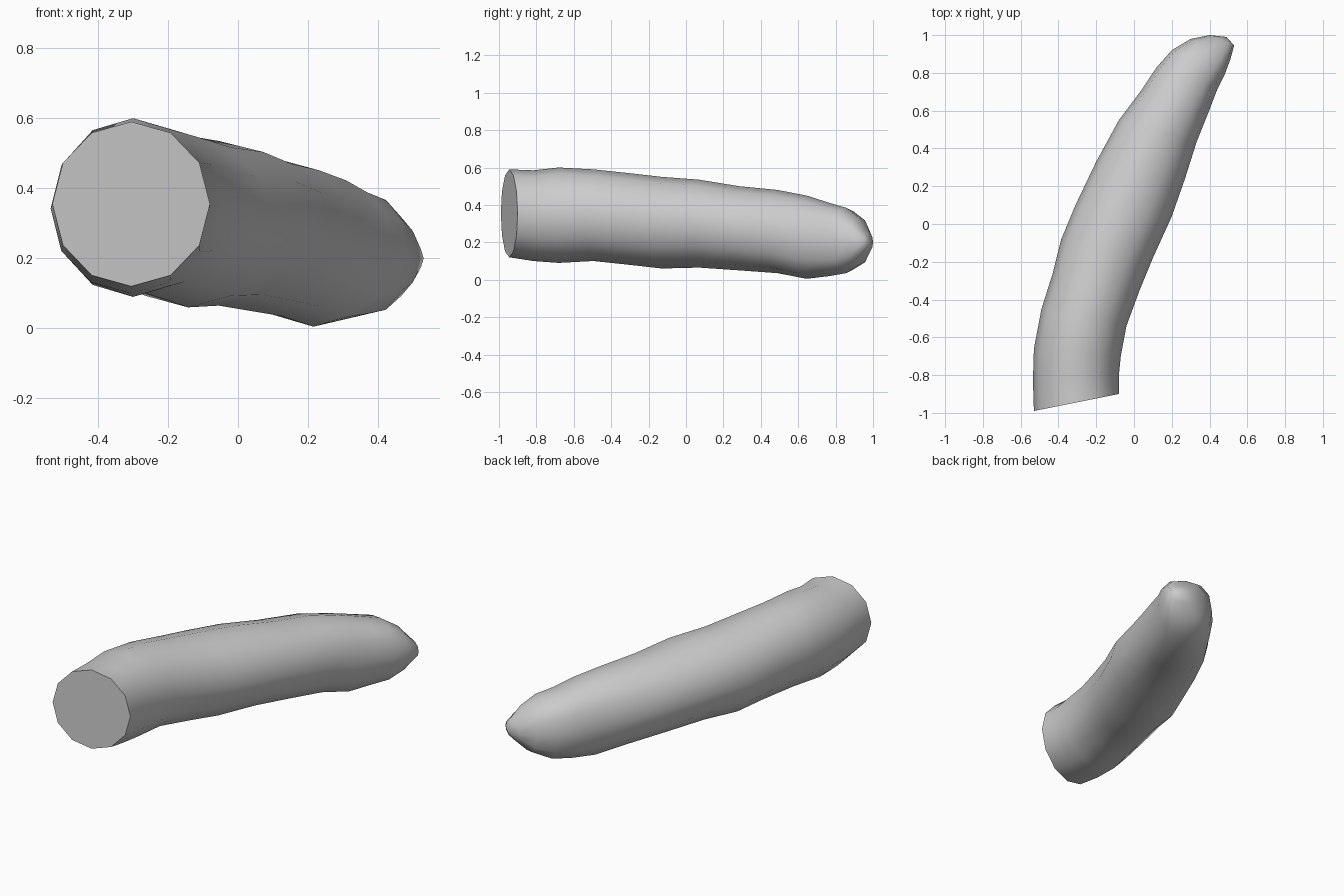
import bpy
import bmesh
from math import cos, sin, pi, radians, copysign
from mathutils import Vector

SIDES = 12

default_cube = bpy.data.objects.get("Cube")
if default_cube:
    bpy.data.objects.remove(default_cube, do_unlink=True)


def make_material(name, colour):
    material = bpy.data.materials.new(name)
    material.use_nodes = True
    material.diffuse_color = colour
    material.node_tree.nodes["Principled BSDF"].inputs["Base Color"].default_value = colour
    return material


def rounded(value, squareness):
    """Superellipse term: squareness 2 is an ellipse, more is boxier."""
    return copysign(abs(value) ** (2 / squareness), value)


def add_ring(bm, left, right, top, bottom, squareness):
    """One cross-section spanning two side points and a height range."""
    left, right = Vector(left), Vector(right)
    middle, half = (left + right) / 2, (right - left) / 2
    centre_z, half_z = (top + bottom) / 2, (top - bottom) / 2
    ring = []
    for i in range(SIDES):
        angle = 2 * pi * i / SIDES
        across = middle + half * rounded(cos(angle), squareness)
        height = centre_z + half_z * rounded(sin(angle), squareness)
        ring.append(bm.verts.new((across.x, across.y, height)))
    return ring


# Cross-sections: left side point, right side point, top, bottom, squareness
sections = [
    ((-.53, -.99), (-.08, -.9), .59, .12, 2),
    ((-.535, -.83), (-.08, -.8), .585, .1, 2),
    ((-.53, -.66), (-.07, -.7), .6, .09, 2),
    ((-.49, -.45), (-.04, -.54), .59, .1, 2),
    ((-.43, -.26), (.03, -.35), .57, .08, 2),
    ((-.385, -.08), (.1, -.18), .55, .06, 2),
    ((-.31, .1), (.2, .04), .535, .065, 2),
    ((-.2, .33), (.27, .24), .5, .05, 2),
    ((-.08, .55), (.33, .43), .48, .035, 2.1),
    ((.04, .71), (.39, .58), .45, .005, 2.2),
    ((.12, .83), (.44, .71), .41, .02, 2.4),
    ((.2, .92), (.48, .79), .385, .035, 2.6),
    ((.3, .98), (.51, .87), .33, .08, 2.6),
    ((.4, 1), (.53, .945), .25, .15, 2.2),
]
tip_point = (.49, .99, .2)

# Curved body lofted through the sections, with a flat cut end and a blunt tip
bm = bmesh.new()
rings = [add_ring(bm, *section) for section in sections]
tip = bm.verts.new(tip_point)
bm.faces.new(rings[0])
for ring, following in zip(rings, rings[1:]):
    for i in range(SIDES):
        j = (i + 1) % SIDES
        bm.faces.new((ring[i], ring[j], following[j], following[i]))
for i in range(SIDES):
    bm.faces.new((rings[-1][i], rings[-1][(i + 1) % SIDES], tip))
bmesh.ops.recalc_face_normals(bm, faces=bm.faces)

mesh = bpy.data.meshes.new("curved_body")
bm.to_mesh(mesh)
bm.free()
mesh.materials.append(make_material("light_grey", (.6, .6, .6, 1)))
body = bpy.data.objects.new("curved_body", mesh)
bpy.context.collection.objects.link(body)

# Smooth skin, sharp rim around the cut end
bpy.ops.object.select_all(action="DESELECT")
body.select_set(True)
bpy.context.view_layer.objects.active = body
bpy.ops.object.shade_smooth_by_angle(angle=radians(65))
